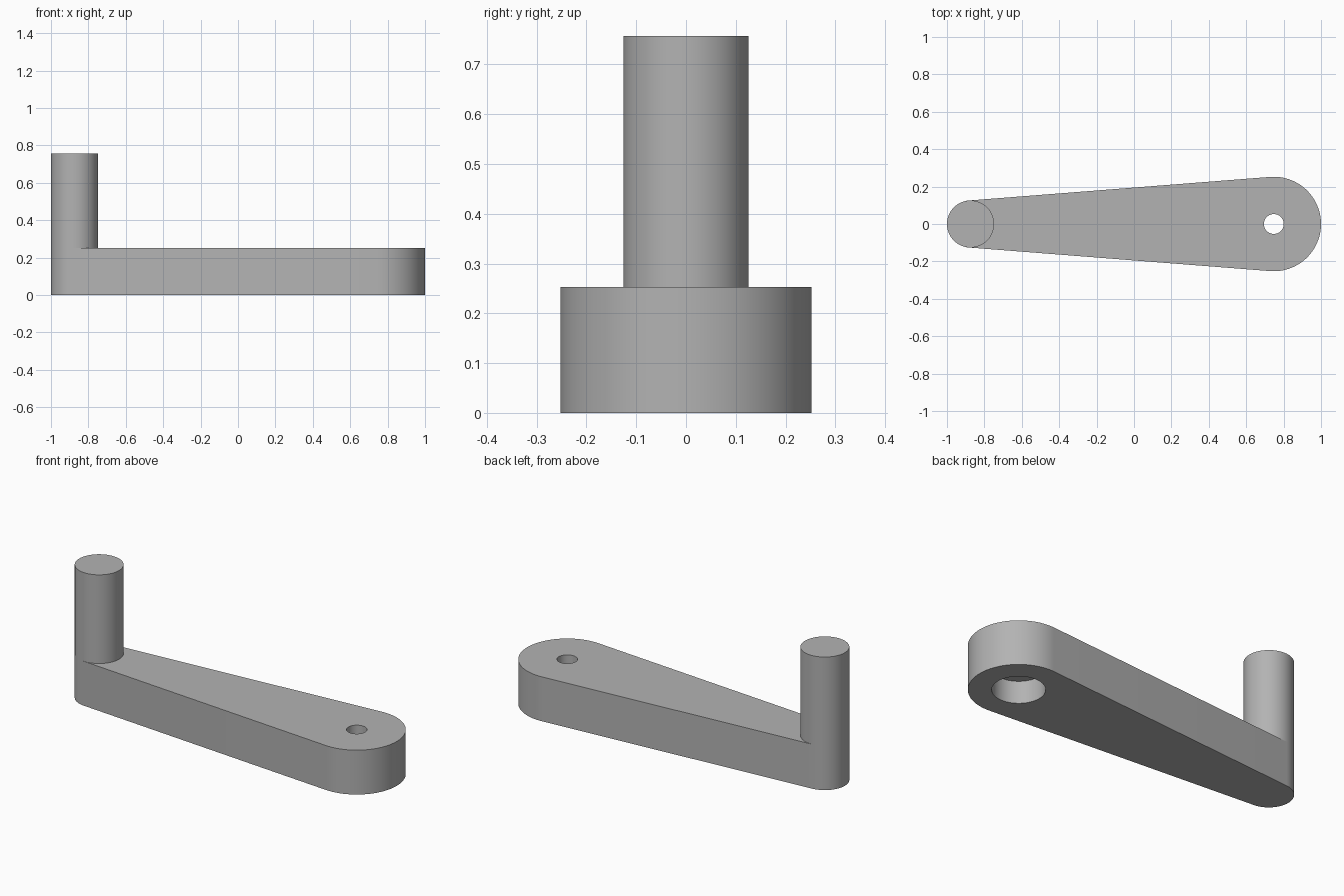
import bpy, bmesh
from math import pi, cos, sin, asin, radians

if "Cube" in bpy.data.objects:
    bpy.data.objects.remove(bpy.data.objects["Cube"], do_unlink=True)

BIG_R, SMALL_R = 0.2525, 0.126          # radii of the two arm ends
BIG_X, SMALL_X = 1 - BIG_R, -1 + SMALL_R
ARM_H, TOTAL_H = 0.2525, 0.757
HOLE_R, BORE_R, BORE_DEPTH = 0.053, 0.134, 0.126

metal = bpy.data.materials.new("plain grey")
metal.use_nodes = True
grey = (0.45, 0.45, 0.45, 1)
metal.diffuse_color = grey
metal.node_tree.nodes["Principled BSDF"].inputs["Base Color"].default_value = grey


def arc(cx, r, start, end, steps):
    angles = [start + (end - start) * i / steps for i in range(steps + 1)]
    return [(cx + r * cos(a), r * sin(a)) for a in angles]


def prism(name, outline, z0, z1):
    """Extrude a closed outline from z0 up to z1."""
    bm = bmesh.new()
    base = bm.faces.new([bm.verts.new((x, y, z0)) for x, y in outline])
    top = bmesh.ops.extrude_face_region(bm, geom=[base])["geom"]
    verts = [v for v in top if isinstance(v, bmesh.types.BMVert)]
    bmesh.ops.translate(bm, vec=(0, 0, z1 - z0), verts=verts)
    bmesh.ops.recalc_face_normals(bm, faces=bm.faces)
    mesh = bpy.data.meshes.new(name)
    bm.to_mesh(mesh)
    bm.free()
    mesh.materials.append(metal)
    obj = bpy.data.objects.new(name, mesh)
    bpy.context.collection.objects.link(obj)
    return obj


def cylinder(name, cx, r, z0, z1, steps=64):
    return prism(name, arc(cx, r, 0, 2 * pi, steps)[:-1], z0, z1)


def smooth(obj):
    bpy.ops.object.select_all(action="DESELECT")
    obj.select_set(True)
    bpy.context.view_layer.objects.active = obj
    bpy.ops.object.shade_smooth_by_angle(angle=radians(30))


# Tapered arm: two round ends joined by tangent sides
tangent = pi / 2 + asin((BIG_R - SMALL_R) / (BIG_X - SMALL_X))
tangent = pi - tangent if tangent < pi / 2 else tangent
outline = (arc(BIG_X, BIG_R, -tangent, tangent, 48)
           + arc(SMALL_X, SMALL_R, tangent, 2 * pi - tangent, 32))
arm = prism("crank_arm", outline, 0, ARM_H)

# Shaft hole through the top and a wider bore from below
cutters = [cylinder("hole_cutter", BIG_X, HOLE_R, -0.1, ARM_H + 0.1),
           cylinder("bore_cutter", BIG_X, BORE_R, -0.1, BORE_DEPTH)]
for cutter in cutters:
    mod = arm.modifiers.new(cutter.name, "BOOLEAN")
    mod.operation, mod.solver, mod.object = "DIFFERENCE", "EXACT", cutter
bpy.context.view_layer.objects.active = arm
arm.select_set(True)
for cutter in cutters:
    bpy.ops.object.modifier_apply(modifier=cutter.name)
for cutter in cutters:
    bpy.data.objects.remove(cutter, do_unlink=True)
smooth(arm)

# Upright handle on the narrow end
smooth(cylinder("handle_post", SMALL_X, SMALL_R, ARM_H, TOTAL_H))
